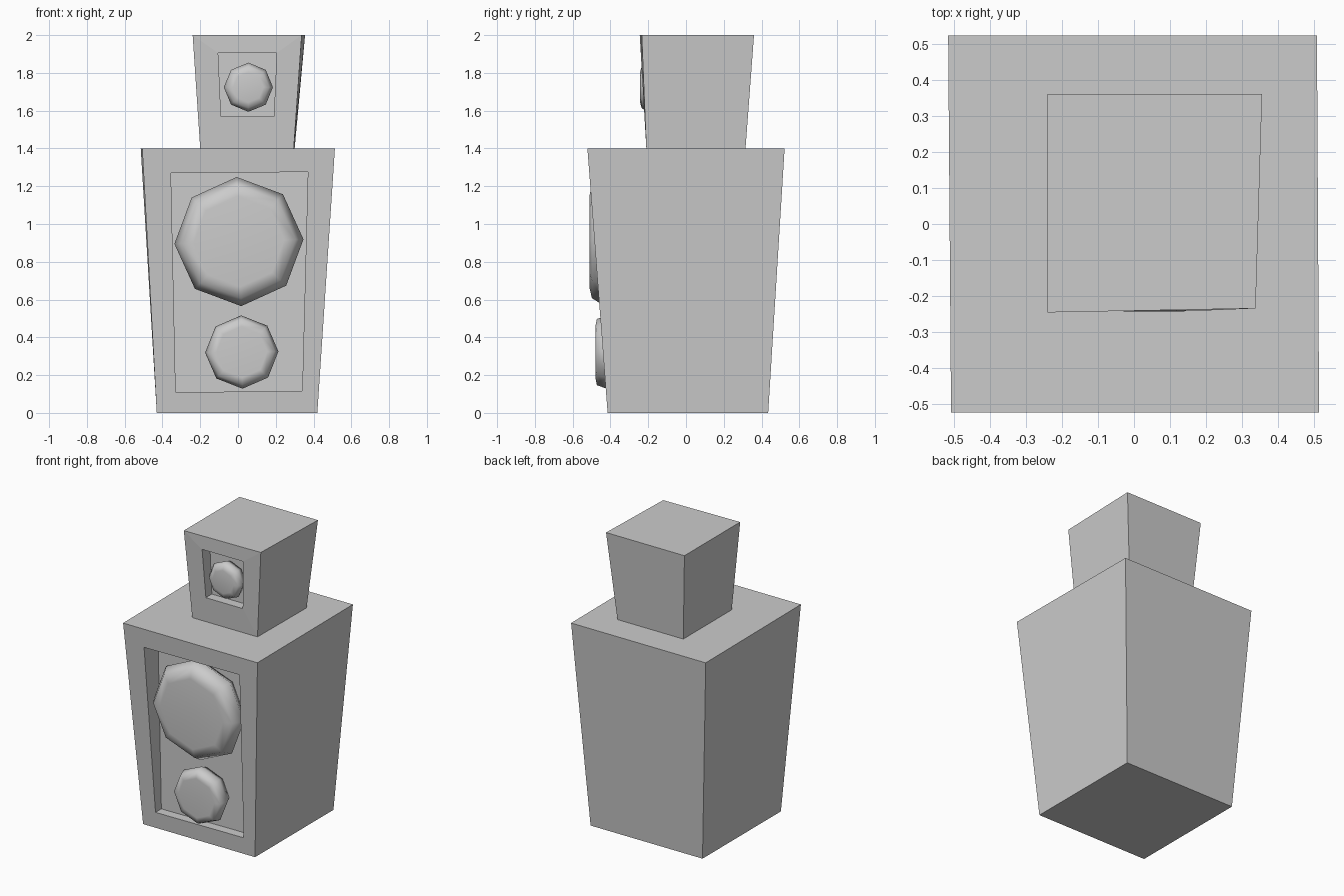
import bpy, bmesh
from math import sin, cos, pi, radians

if "Cube" in bpy.data.objects:
    bpy.data.objects.remove(bpy.data.objects["Cube"])


def finish(bm, name, smooth=False):
    bmesh.ops.recalc_face_normals(bm, faces=bm.faces)
    for f in bm.faces:
        f.smooth = smooth
    mesh = bpy.data.meshes.new(name)
    bm.to_mesh(mesh)
    bm.free()
    obj = bpy.data.objects.new(name, mesh)
    bpy.context.collection.objects.link(obj)
    return obj


def cabinet(name, z0, z1, bottom, top, opening, back_y):
    """Flared box with a recessed front panel.
    Corner order: front left, front right, back right, back left."""
    bm = bmesh.new()
    lo = [bm.verts.new((x, y, z0)) for x, y in bottom]
    hi = [bm.verts.new((x, y, z1)) for x, y in top]
    bm.faces.new(lo)
    bm.faces.new(hi)
    for i in (1, 2, 3):
        j = (i + 1) % 4
        bm.faces.new((lo[i], lo[j], hi[j], hi[i]))

    # Front frame, recess walls and panel
    def front_y(z):
        t = (z - z0) / (z1 - z0)
        return bottom[0][1] * (1 - t) + top[0][1] * t

    outer = [lo[0], lo[1], hi[1], hi[0]]
    rim = [bm.verts.new((x, front_y(z), z)) for x, z in opening]
    panel = [bm.verts.new((x, back_y, z)) for x, z in opening]
    for i in range(4):
        j = (i + 1) % 4
        bm.faces.new((outer[i], outer[j], rim[j], rim[i]))
        bm.faces.new((rim[i], rim[j], panel[j], panel[i]))
    bm.faces.new(panel)
    return finish(bm, name)


def driver(name, cx, cz, profile, dish_y, turn=0, sides=8):
    """Eight-sided speaker cone: profile of (radius, y) from back to front."""
    bm = bmesh.new()
    rings = []
    for r, y in profile:
        ring = []
        for k in range(sides):
            a = 2 * pi * k / sides + radians(turn)
            ring.append(bm.verts.new((cx + r * cos(a), y, cz + r * sin(a))))
        rings.append(ring)
    tip = bm.verts.new((cx, dish_y, cz))
    for k in range(sides):
        n = (k + 1) % sides
        for a, b in zip(rings, rings[1:]):
            bm.faces.new((a[k], a[n], b[n], b[k]))
        bm.faces.new((rings[-1][k], rings[-1][n], tip))
    bm.faces.new(rings[0])
    return finish(bm, name, smooth=True)


# Cabinets
cabinet("lower_cabinet", 0, 1.4,
        [(-0.43, -0.415), (0.42, -0.415), (0.42, 0.435), (-0.43, 0.435)],
        [(-0.507, -0.522), (0.513, -0.522), (0.507, 0.522), (-0.515, 0.522)],
        [(-0.33, 0.11), (0.34, 0.115), (0.37, 1.275), (-0.355, 1.27)], -0.36)
cabinet("upper_cabinet", 1.4, 2.0,
        [(-0.20, -0.21), (0.295, -0.21), (0.30, 0.315), (-0.20, 0.315)],
        [(-0.24, -0.245), (0.337, -0.234), (0.355, 0.36), (-0.24, 0.36)],
        [(-0.09, 1.57), (0.19, 1.57), (0.205, 1.905), (-0.105, 1.905)], -0.155)

# Speaker cones
driver("large_cone", 0.005, 0.907,
       [(0.30, -0.36), (0.342, -0.43), (0.30, -0.498), (0.24, -0.512)], -0.465, turn=2)
driver("medium_cone", 0.02, 0.322,
       [(0.165, -0.36), (0.194, -0.42), (0.175, -0.472), (0.135, -0.48)], -0.455, turn=1)
driver("small_cone", 0.055, 1.724,
       [(0.11, -0.155), (0.13, -0.205), (0.11, -0.235), (0.08, -0.243)], -0.235)
